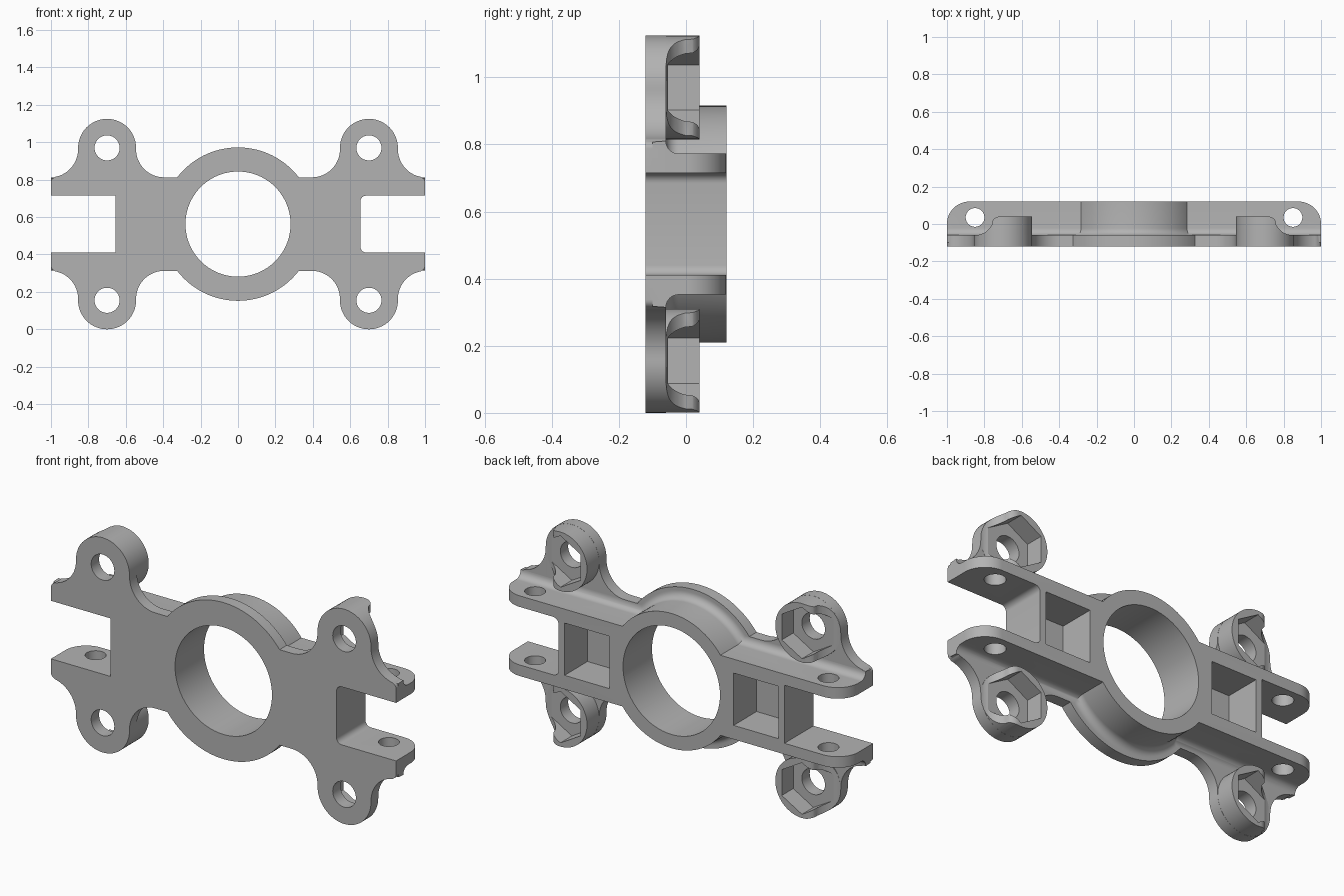
import bpy, bmesh
from math import cos, sin, radians
from mathutils import Matrix

if "Cube" in bpy.data.objects:
    bpy.data.objects.remove(bpy.data.objects["Cube"])

HALF_H = 0.5625                  # half of the full height
FRONT, STEP, BACK = -0.12, -0.06, 0.12
BOSS_X, BOSS_Z = 0.70, 0.4075
SIGNS = [(sx, sz) for sx in (1, -1) for sz in (1, -1)]

grey = bpy.data.materials.new("plain grey")
grey.use_nodes = True
grey.diffuse_color = (0.45, 0.45, 0.45, 1)
grey.node_tree.nodes["Principled BSDF"].inputs["Base Color"].default_value = grey.diffuse_color


def arc(cx, cy, r, a0, a1, n=16):
    angles = [radians(a0 + (a1 - a0) * i / n) for i in range(n + 1)]
    return [(cx + r * cos(a), cy + r * sin(a)) for a in angles]


def circle(cx, cy, r, n=64, start=0):
    return arc(cx, cy, r, start, start + 360, n)[:-1]


def finish(name, bm):
    bmesh.ops.recalc_face_normals(bm, faces=bm.faces)
    mesh = bpy.data.meshes.new(name)
    bm.to_mesh(mesh)
    bm.free()
    mesh.materials.append(grey)
    obj = bpy.data.objects.new(name, mesh)
    bpy.context.collection.objects.link(obj)
    return obj


def prism(name, pts, axis, lo, hi):
    """Extrude a closed 2D outline along x, y or z."""
    place = {"x": lambda a, b, t: (t, a, b),
             "y": lambda a, b, t: (a, t, b),
             "z": lambda a, b, t: (a, b, t)}[axis]
    bm = bmesh.new()
    ends = [[bm.verts.new(place(a, b, t)) for a, b in pts] for t in (lo, hi)]
    for ring in ends:
        bm.faces.new(ring)
    for i in range(len(pts)):
        j = (i + 1) % len(pts)
        bm.faces.new((ends[0][i], ends[0][j], ends[1][j], ends[1][i]))
    return finish(name, bm)


def turned(name, profile, n=96):
    """Solid of revolution about y from (radius, y) points."""
    bm = bmesh.new()
    rings = [[bm.verts.new((x, y, z)) for x, z in circle(0, 0, r, n)] for r, y in profile]
    bm.faces.new(rings[0])
    bm.faces.new(rings[-1])
    for low, high in zip(rings, rings[1:]):
        for i in range(n):
            j = (i + 1) % n
            bm.faces.new((low[i], low[j], high[j], high[i]))
    return finish(name, bm)


def rect(x0, x1, z0, z1):
    return [(x0, z0), (x1, z0), (x1, z1), (x0, z1)]


def combine(target, tool, operation):
    mod = target.modifiers.new("combine", "BOOLEAN")
    mod.operation, mod.solver, mod.object = operation, "EXACT", tool
    bpy.context.view_layer.update()
    graph = bpy.context.evaluated_depsgraph_get()
    mesh = bpy.data.meshes.new_from_object(target.evaluated_get(graph))
    target.modifiers.clear()
    target.data = mesh
    bpy.data.objects.remove(tool)


# Front plate: one quarter of the outline, mirrored both ways
quarter = arc(0, 0, 0.41, 89, 37.6, 24)
quarter += arc(0.395, 0.40, 0.15, -90, 0)
quarter += arc(BOSS_X, BOSS_Z, 0.155, 180, 0, 32)
quarter += arc(1.005, 0.40, 0.15, 180, 260)
quarter += arc(0.975, 0.225, 0.025, 70, 0, 5)
right = quarter + [(x, -z) for x, z in reversed(quarter)]
outline = right + [(-x, z) for x, z in reversed(right)]
bracket = prism("mounting_bracket", outline, "y", FRONT, STEP)

# Beam section with a fillet where it meets the plate
side = [(-0.1, 0.245)] + arc(-0.022, 0.248, 0.038, 180, 270, 8) + [(BACK, 0.21)]
section = side + [(y, -z) for y, z in reversed(side)]
combine(bracket, prism("beam", section, "x", -1, 1), "UNION")

# Raised collar with the same fillet
collar = [(0.39, -0.1)] + [(r, y) for y, r in arc(-0.022, 0.391, 0.038, 180, 270, 8)]
combine(bracket, turned("collar", collar + [(0.353, BACK)]), "UNION")

# Bolt bosses
for sx, sz in SIGNS:
    boss = prism("boss", circle(sx * BOSS_X, sz * BOSS_Z, 0.1545), "y", -0.1, 0.04)
    combine(bracket, boss, "UNION")

# Clearance scoops, nut recesses and bolt holes in the bosses
scoop = arc(0.715, -0.01, 0.05, 90, 35, 8) + arc(0.85, 0.04, 0.10, 205, 270, 10)
scoop += [(1.1, STEP), (1.1, 0.1), (0.715, 0.1)]
for sx, sz in SIGNS:
    x, z = sx * BOSS_X, sz * BOSS_Z
    cutters = [
        prism("scoop", [(sx * a, b) for a, b in scoop], "z", *sorted((sz * 0.249, sz * 0.6))),
        prism("nut_recess", circle(x, z, 0.135, 6, 90), "y", -0.055, 0.2),
        prism("bolt_hole", circle(x, z, 0.067, 48), "y", -0.2, 0.2)]
    for cutter in cutters:
        combine(bracket, cutter, "DIFFERENCE")

# End slots: square on one side, rounded inner corners on the other
h = 0.152
rounded = [(1.1, -h)] + arc(0.685, 0.03 - h, 0.03, 270, 180, 6)
rounded += arc(0.685, h - 0.03, 0.03, 180, 90, 6) + [(1.1, h)]
for slot in (rounded, rect(-1.1, -0.655, -h, h)):
    combine(bracket, prism("slot", slot, "y", -0.3, 0.3), "DIFFERENCE")

# Rear pockets, rounded rail ends and cross-bolt holes
corner = arc(0.88, 0, 0.12, 0, 90) + [(0.88, 0.2), (1.1, 0.2), (1.1, 0)]
for sx in (1, -1):
    pocket = rect(*sorted((sx * 0.36, sx * 0.62)), -0.137, 0.137)
    cutters = [
        prism("pocket", pocket, "y", -0.07, 0.3),
        prism("rail_corner", [(sx * a, b) for a, b in corner], "z", -0.4, 0.4),
        prism("cross_hole", circle(sx * 0.85, 0.035, 0.05, 48), "z", -0.4, 0.4)]
    for cutter in cutters:
        combine(bracket, cutter, "DIFFERENCE")

# Central bore
combine(bracket, prism("bore", circle(0, 0, 0.281, 96), "y", -0.3, 0.3), "DIFFERENCE")

# Stand on the ground and shade
bracket.data.transform(Matrix.Translation((0, 0, HALF_H)))
bpy.ops.object.select_all(action="DESELECT")
bracket.select_set(True)
bpy.context.view_layer.objects.active = bracket
bpy.ops.object.shade_smooth_by_angle(angle=radians(30))
